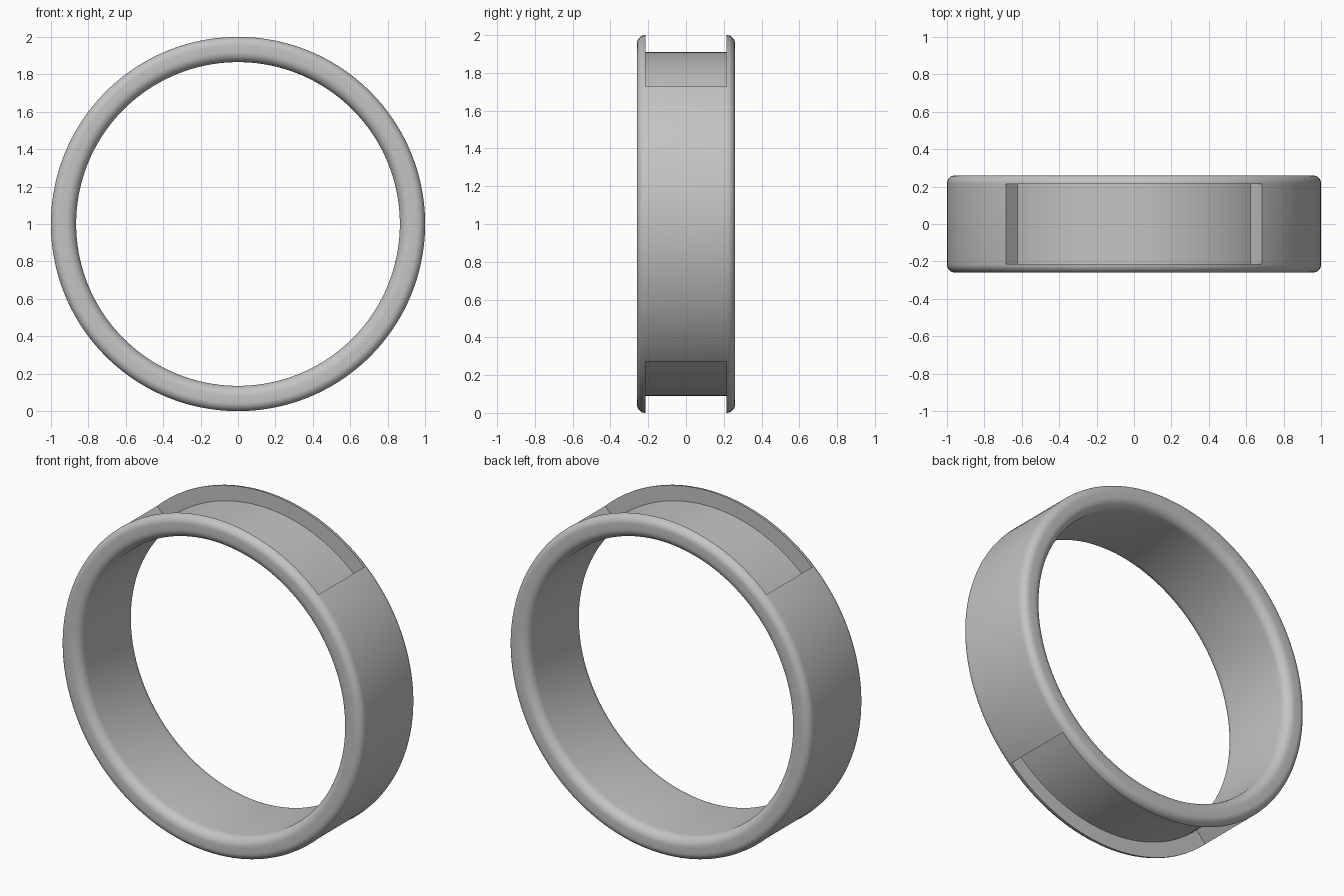
import bpy, bmesh, math
from math import sin, cos, pi

cube = bpy.data.objects.get("Cube")
if cube:
    bpy.data.objects.remove(cube, do_unlink=True)

OUTER, INNER, HALF_W = 1.0, 0.865, 0.26
FLOOR, GROOVE_Y = 0.91, 0.215          # recess floor radius and half width
GROOVE_A = math.asin(0.685)            # recess half angle
R_OUT, R_IN, STEPS = 0.045, 0.055, 8   # edge rounding

# Plain metal
metal = bpy.data.materials.new("grey_metal")
metal.use_nodes = True
grey = (0.55, 0.55, 0.55, 1)
metal.diffuse_color = grey
metal.node_tree.nodes["Principled BSDF"].inputs["Base Color"].default_value = grey


def corner(r, y, radius, start):
    """Quarter-circle of (radius, y) points around a corner centre."""
    angles = [start + pi / 2 * i / STEPS for i in range(STEPS + 1)]
    return [(r + radius * cos(a), y + radius * sin(a)) for a in angles]


# Rounded cross-section: the closing edge (last to first) is the outer wall
profile = (corner(OUTER - R_OUT, HALF_W - R_OUT, R_OUT, 0)
           + corner(INNER + R_IN, HALF_W - R_IN, R_IN, pi / 2)
           + corner(INNER + R_IN, R_IN - HALF_W, R_IN, pi)
           + corner(OUTER - R_OUT, R_OUT - HALF_W, R_OUT, 1.5 * pi))

# Angles measured from the top; recessed and plain sectors alternate
stations = []
for centre in (0, pi):
    for start, span, count, cut in (
            (centre - GROOVE_A, 2 * GROOVE_A, 36, True),
            (centre + GROOVE_A, pi - 2 * GROOVE_A, 38, False)):
        stations += [(start + span * i / count, cut) for i in range(count)]

bm = bmesh.new()


def place(r, y, a):
    return bm.verts.new((r * sin(a), y, 1 + r * cos(a)))


rings = [[place(r, y, a) for r, y in profile] for a, _ in stations]
floors = {}


def floor_pair(i):
    if i not in floors:
        a = stations[i][0]
        floors[i] = [place(FLOOR, GROOVE_Y, a), place(FLOOR, -GROOVE_Y, a)]
    return floors[i]


# Skin the band, stepping down to the recess floor where it is cut
for i, (_, cut) in enumerate(stations):
    j = (i + 1) % len(stations)
    A, B = rings[i], rings[j]
    for k in range(len(profile) - 1):
        bm.faces.new((A[k], A[k + 1], B[k + 1], B[k]))
    chain_a, chain_b = [A[-1], A[0]], [B[-1], B[0]]
    if cut:
        (fa, ga), (fb, gb) = floor_pair(i), floor_pair(j)
        chain_a = [A[-1], ga, fa, A[0]]
        chain_b = [B[-1], gb, fb, B[0]]
    for k in range(len(chain_a) - 1):
        bm.faces.new((chain_a[k], chain_a[k + 1], chain_b[k + 1], chain_b[k]))

# Radial end walls of both recesses
for i, (_, cut) in enumerate(stations):
    if cut != stations[i - 1][1]:
        f, g = floor_pair(i)
        bm.faces.new((rings[i][0], f, g, rings[i][-1]))

bmesh.ops.recalc_face_normals(bm, faces=bm.faces[:])
mesh = bpy.data.meshes.new("ring_band")
bm.to_mesh(mesh)
bm.free()
mesh.materials.append(metal)

band = bpy.data.objects.new("ring_band", mesh)
bpy.context.collection.objects.link(band)
bpy.ops.object.select_all(action='DESELECT')
band.select_set(True)
bpy.context.view_layer.objects.active = band
bpy.ops.object.shade_smooth_by_angle(angle=math.radians(30))
